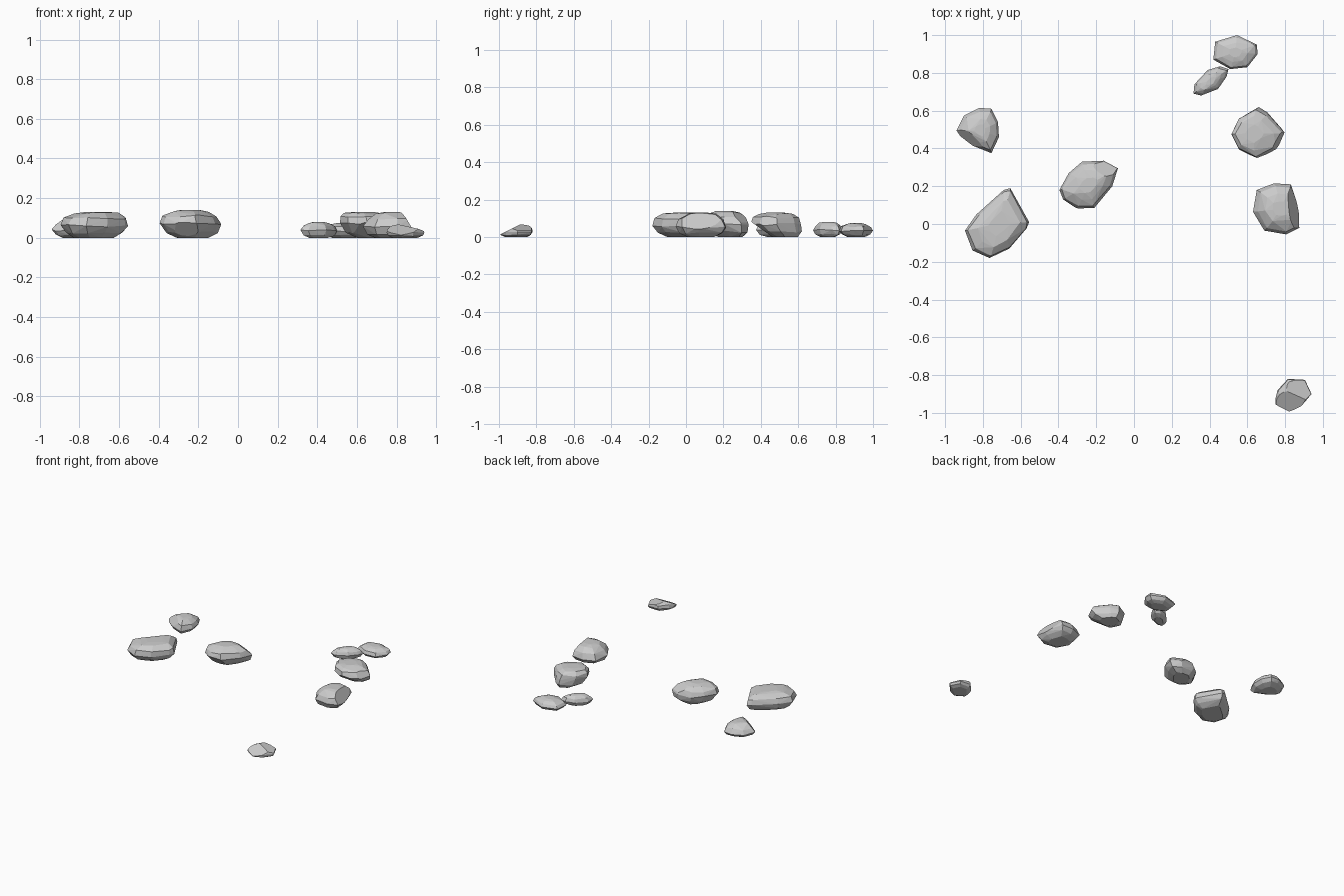
import bpy, bmesh, random
from mathutils import Vector

if "Cube" in bpy.data.objects:
    bpy.data.objects.remove(bpy.data.objects["Cube"])

random.seed(4)


def rock(name, outline, height, mid=0.45, top=0.58, base=0.52,
         top_shift=(0, 0), base_shift=(0, 0), cuts=()):
    """Convex stone: plan outline stacked in rings, hulled, then chipped by planes."""
    n = len(outline)
    cx = (min(p[0] for p in outline) + max(p[0] for p in outline)) / 2
    cy = (min(p[1] for p in outline) + max(p[1] for p in outline)) / 2
    up, none = Vector(top_shift), Vector((0, 0))
    down = Vector(base_shift)
    rings = [(0, base, down), (mid * 0.4, (base + 1.15) / 2, down * 0.5),
             (mid, 1.0, none),
             (mid + (1 - mid) * 0.55, (top + 1.18) / 2, up * 0.5),
             (0.95, top, up), (1.0, top * 0.5, up)]
    bm = bmesh.new()
    for frac, scale, shift in rings:
        for x, y in outline:
            j = 0 if scale == 1.0 else random.uniform(-0.03, 0.03)
            k = scale + j
            dz = 0 if frac in (0, 1.0) else random.uniform(-0.06, 0.03) * height
            bm.verts.new((cx + (x - cx) * k + shift.x,
                          cy + (y - cy) * k + shift.y, frac * height + dz))
    res = bmesh.ops.convex_hull(bm, input=bm.verts[:])
    junk = {g for g in res["geom_interior"] + res["geom_unused"]
            if isinstance(g, bmesh.types.BMVert)}
    bmesh.ops.delete(bm, geom=list(junk), context='VERTS')
    # chipped facets
    for co, no in cuts:
        bmesh.ops.bisect_plane(bm, geom=bm.verts[:] + bm.edges[:] + bm.faces[:],
                               plane_co=co, plane_no=no, clear_outer=True)
        rim = [e for e in bm.edges if e.is_boundary]
        if rim:
            bmesh.ops.contextual_create(bm, geom=rim)
    bmesh.ops.recalc_face_normals(bm, faces=bm.faces[:])
    me = bpy.data.meshes.new(name)
    bm.to_mesh(me)
    bm.free()
    ob = bpy.data.objects.new(name, me)
    bpy.context.collection.objects.link(ob)
    return ob


# Back pair of touching stones
rock("back_stone",
     [(.43, .965), (.545, 1.0), (.65, .95), (.655, .90), (.60, .83), (.51, .82), (.42, .87)],
     .075, mid=.45)
rock("back_small_stone",
     [(.315, .69), (.32, .74), (.39, .815), (.455, .835), (.50, .82), (.49, .78),
      (.445, .715), (.355, .68)], .08, mid=.48)

# Right-hand stones
rock("right_wedge_stone",
     [(.515, .475), (.56, .56), (.655, .615), (.71, .58), (.80, .48), (.77, .405),
      (.655, .345), (.555, .395)], .13, mid=.55, top=.7, base=.5,
     top_shift=(-.02, 0), base_shift=(.01, .05),
     cuts=[((.765, .44, .085), (.8, -.4, .45)), ((.66, .35, .08), (0, -.58, -.82))])
rock("right_stone",
     [(.63, .065), (.65, .18), (.74, .215), (.83, .21), (.88, .065), (.875, -.02),
      (.805, -.055), (.69, -.035)], .13, mid=.42, top=.58, top_shift=(.015, 0),
     cuts=[((.865, .08, .05), (.85, .1, .5))])

# Lone front stone
rock("front_stone",
     [(.75, -.92), (.76, -.88), (.815, -.82), (.905, -.825), (.94, -.9), (.885, -.965),
      (.82, -1.0), (.75, -.955)], .068, mid=.4, top=.7, base=.65,
     cuts=[((.82, -.9, .06), (0, -.45, .9)), ((.82, -.88, .064), (.26, .1, .96))])

# Left-hand stones
rock("left_back_stone",
     [(-.94, .495), (-.90, .575), (-.82, .615), (-.755, .61), (-.72, .54), (-.715, .46),
      (-.755, .375), (-.855, .415), (-.92, .465)], .10, mid=.4, top=.5,
     top_shift=(.01, 0), cuts=[((-.9, .46, .045), (-.5, -.6, .6))])
rock("left_large_stone",
     [(-.895, -.035), (-.835, .05), (-.69, .18), (-.655, .19), (-.555, .01), (-.57, -.025),
      (-.66, -.13), (-.765, -.18), (-.855, -.14)], .13, mid=.48, top=.68, base=.58,
     top_shift=(.01, 0), cuts=[((-.603, .1, .09), (.85, .45, .3))])
rock("centre_stone",
     [(-.395, .18), (-.345, .27), (-.275, .33), (-.16, .335), (-.085, .295), (-.115, .2),
      (-.21, .085), (-.30, .08), (-.375, .13)], .14, mid=.52, top=.62, base=.5,
     base_shift=(.01, .03),
     cuts=[((-.155, .15, .07), (.72, -.6, .3)), ((-.16, .28, .115), (.3, .55, .75)),
           ((-.25, .09, .07), (0, -.72, -.68))])
